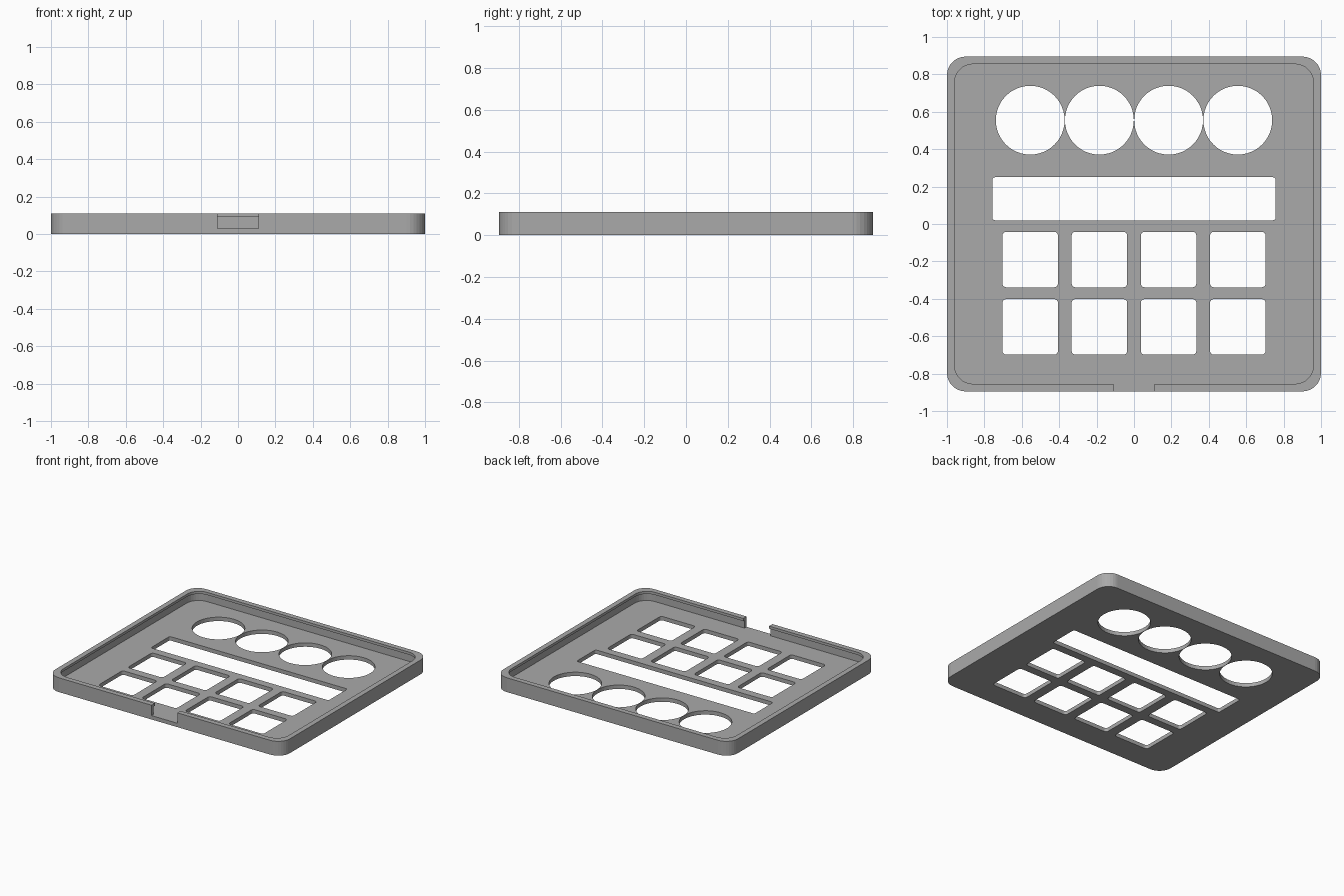
import bpy
import bmesh
from math import cos, sin, pi

cube = bpy.data.objects.get("Cube")
if cube:
    bpy.data.objects.remove(cube, do_unlink=True)

grey = bpy.data.materials.new("plain grey")
grey.use_nodes = True
colour = (0.4, 0.4, 0.4, 1)
grey.diffuse_color = colour
grey.node_tree.nodes["Principled BSDF"].inputs["Base Color"].default_value = colour


def rounded_block(name, x, y, width, depth, radius, z0, z1, steps=8):
    """Prism with a rounded rectangle outline, or a cylinder when radius is half the width."""
    bm = bmesh.new()
    ring = []
    corners = ((1, 1), (-1, 1), (-1, -1), (1, -1))
    for quarter, (sx, sy) in enumerate(corners):
        cx = x + sx * (width / 2 - radius)
        cy = y + sy * (depth / 2 - radius)
        for i in range(steps + 1):
            a = (quarter + i / steps) * pi / 2
            ring.append(bm.verts.new((cx + radius * cos(a), cy + radius * sin(a), z0)))
    bmesh.ops.remove_doubles(bm, verts=ring, dist=1e-5)
    base = bm.faces.new([v for v in ring if v.is_valid])
    top = bmesh.ops.extrude_face_region(bm, geom=[base])["geom"]
    moved = [g for g in top if isinstance(g, bmesh.types.BMVert)]
    bmesh.ops.translate(bm, verts=moved, vec=(0, 0, z1 - z0))
    bmesh.ops.recalc_face_normals(bm, faces=bm.faces)
    mesh = bpy.data.meshes.new(name)
    bm.to_mesh(mesh)
    bm.free()
    mesh.materials.append(grey)
    obj = bpy.data.objects.new(name, mesh)
    bpy.context.collection.objects.link(obj)
    return obj


def cut(target, cutter):
    cutter.hide_render = True
    mod = target.modifiers.new("cut", "BOOLEAN")
    mod.operation = "DIFFERENCE"
    mod.solver = "EXACT"
    mod.object = cutter
    bpy.context.view_layer.objects.active = target
    bpy.ops.object.modifier_apply(modifier=mod.name)
    bpy.data.objects.remove(cutter, do_unlink=True)


# Shallow tray
WIDTH, DEPTH, HEIGHT, FLOOR = 2.0, 1.79, 0.11, 0.03
tray = rounded_block("faceplate_tray", 0, 0, WIDTH, DEPTH, 0.1, 0, HEIGHT)

# Cavity, undercut below a thin lip along the rim
cut(tray, rounded_block("cavity", 0, 0, WIDTH - 0.05, DEPTH - 0.05, 0.1, FLOOR, 0.09))
cut(tray, rounded_block("rim_opening", 0, 0, WIDTH - 0.08, DEPTH - 0.08, 0.1, 0.06, 0.2))

# Cable notch in the front wall
cut(tray, rounded_block("notch", 0, -0.9, 0.22, 0.2, 0.001, FLOOR, 0.2, 1))

# Display window
cut(tray, rounded_block("window", 0, 0.135, 1.515, 0.23, 0.015, -0.1, 0.05, 4))

# Four round openings over two rows of square openings
for x in (-0.555, -0.185, 0.185, 0.555):
    cut(tray, rounded_block("dial_hole", x, 0.555, 0.368, 0.368, 0.184, -0.1, 0.05, 12))
    for y in (-0.19, -0.55):
        cut(tray, rounded_block("key_hole", x, y, 0.297, 0.297, 0.02, -0.1, 0.05, 4))
